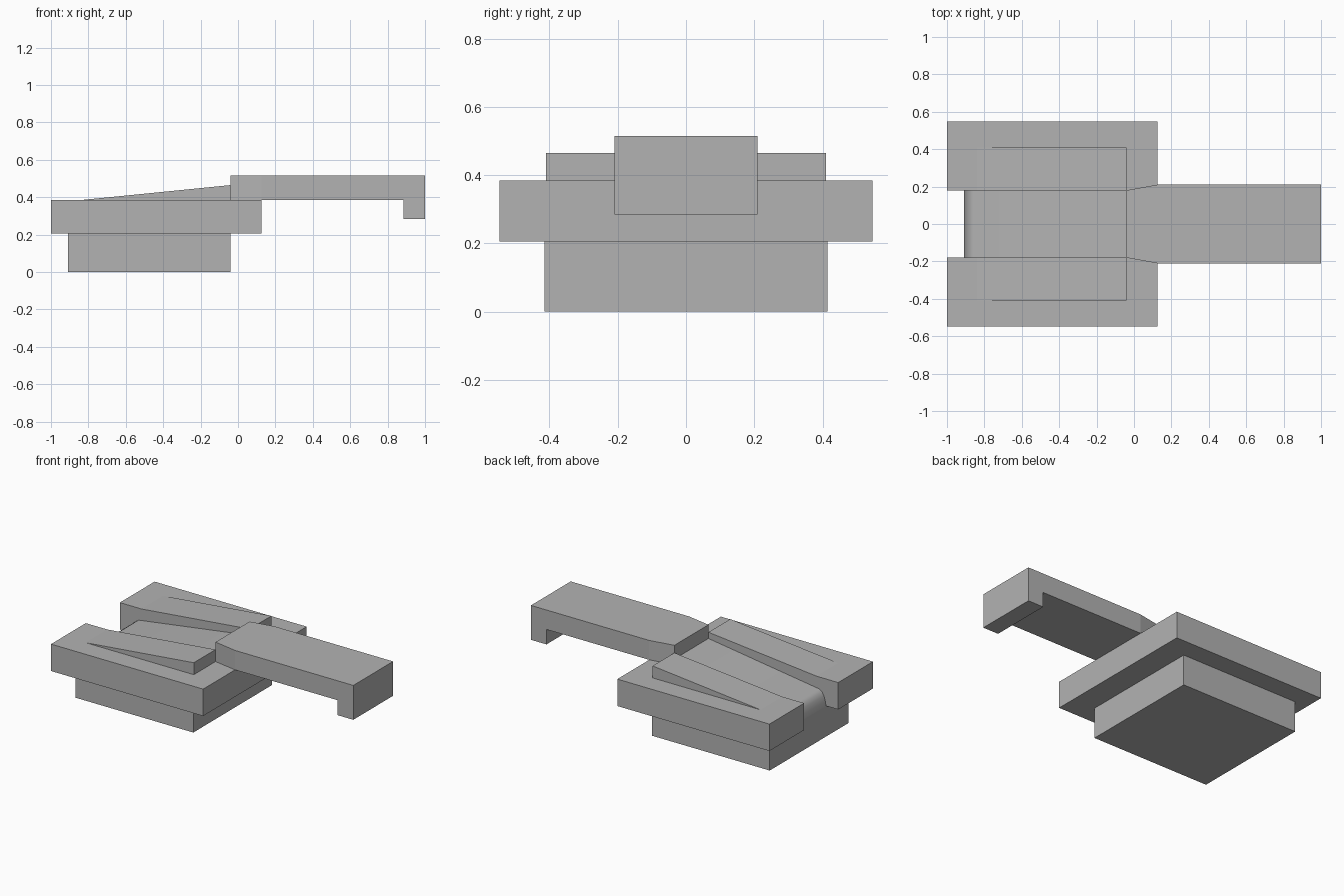
import bpy
import bmesh
from mathutils import Vector

cube = bpy.data.objects.get("Cube")
if cube:
    bpy.data.objects.remove(cube, do_unlink=True)

grey = bpy.data.materials.new("plain_grey")
grey.use_nodes = True
colour = (0.45, 0.45, 0.45, 1.0)
grey.diffuse_color = colour
grey.node_tree.nodes["Principled BSDF"].inputs["Base Color"].default_value = colour


def prism(name, points, axis, low, high):
    """Extrude a 2D outline along y (points are x, z) or along z (points are x, y)."""
    def place(u, v, w):
        return (u, w, v) if axis == "y" else (u, v, w)

    bm = bmesh.new()
    face = bm.faces.new([bm.verts.new(place(u, v, low)) for u, v in points])
    grown = bmesh.ops.extrude_face_region(bm, geom=[face])
    moved = [g for g in grown["geom"] if isinstance(g, bmesh.types.BMVert)]
    bmesh.ops.translate(bm, verts=moved, vec=Vector(place(0, 0, high - low)))
    bmesh.ops.recalc_face_normals(bm, faces=bm.faces)
    mesh = bpy.data.meshes.new(name)
    bm.to_mesh(mesh)
    bm.free()
    mesh.materials.append(grey)
    obj = bpy.data.objects.new(name, mesh)
    bpy.context.collection.objects.link(obj)
    return obj


def mirrored(half):
    """Complete an outline given from its +y half."""
    return half + [(x, -y) for x, y in reversed(half)]


# Heights and shared positions
SLAB_LOW, SLAB_TOP, ARM_TOP = 0.205, 0.385, 0.515
BACK, STEP, FRONT = -0.91, -0.04, 0.125
CHANNEL = 0.18

# Foot block under the slab
prism("base_block", mirrored([(BACK, 0.415), (STEP, 0.415)]), "z", 0, SLAB_LOW)

# Wide slab with an open channel at one end
prism("slotted_slab", mirrored([(STEP, CHANNEL), (-1, CHANNEL), (-1, 0.547),
                                (FRONT, 0.547)]), "z", SLAB_LOW, SLAB_TOP)

# Rising channel floor with a rounded lip
ramp = prism("channel_ramp", [(BACK, SLAB_LOW), (-0.905, 0.235), (-0.895, 0.268), (-0.88, 0.292),
                              (-0.86, 0.305), (STEP, 0.423), (STEP, SLAB_LOW)],
             "y", -CHANNEL, CHANNEL)
for poly in ramp.data.polygons:
    poly.use_smooth = poly.normal.x < -0.1 and abs(poly.normal.y) < 0.5
for edge in ramp.data.edges:
    a, b = (ramp.data.vertices[i].co for i in edge.vertices)
    edge.use_edge_sharp = abs(a.y - b.y) < 0.01 or a.x > -0.1

# Wedges on both sides of the channel
for side, sign in (("left", 1), ("right", -1)):
    prism(side + "_wedge", [(-0.84, SLAB_TOP), (STEP, 0.465), (STEP, SLAB_TOP)],
          "y", *sorted((sign * CHANNEL, sign * 0.41)))

# Long arm, tapered where it meets the wedges, with a lip at its tip
prism("arm", mirrored([(STEP, CHANNEL), (FRONT, 0.21), (1, 0.21)]), "z", SLAB_TOP, ARM_TOP)
prism("arm_lip", mirrored([(0.885, 0.21), (1, 0.21)]), "z", 0.285, SLAB_TOP)
